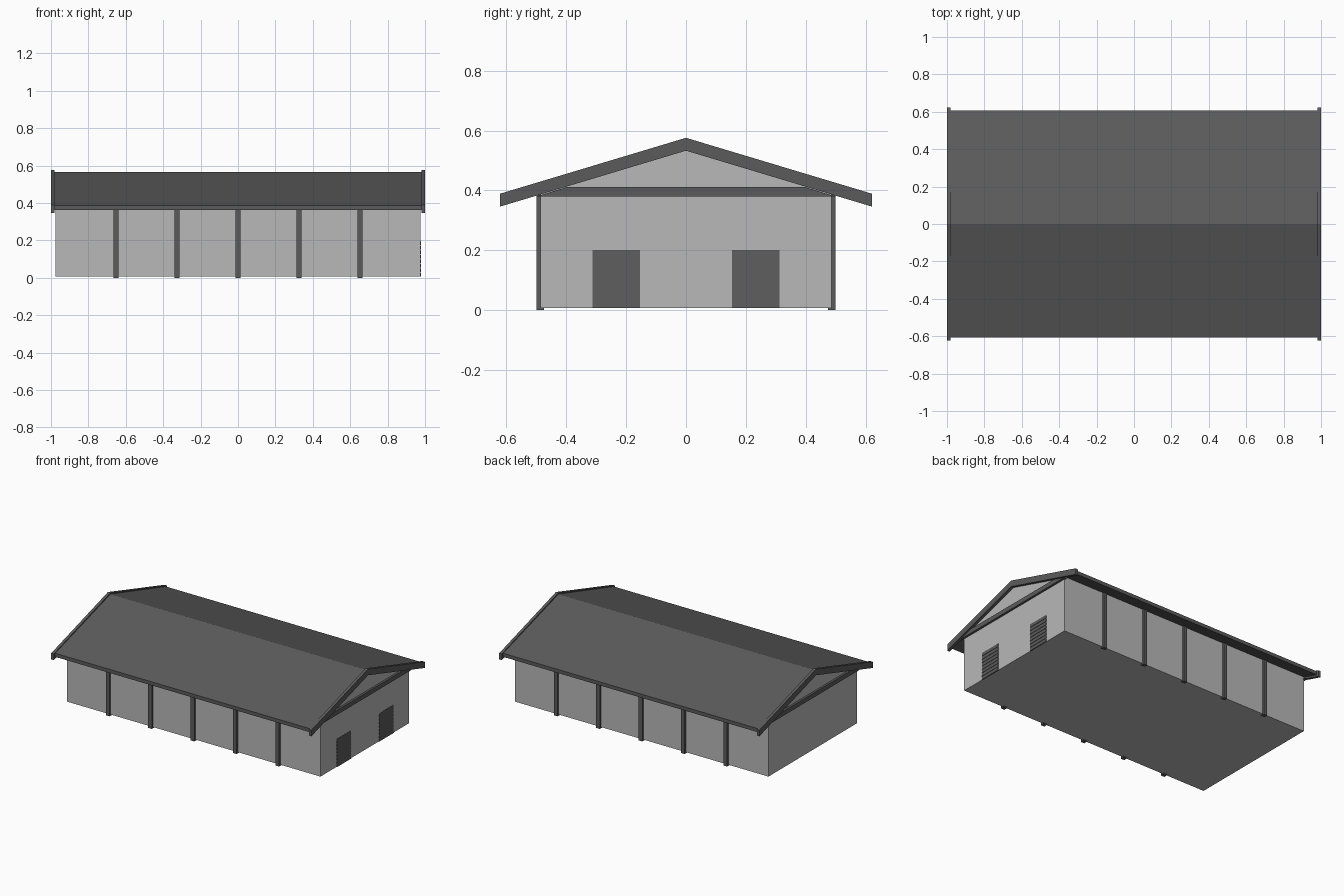
import bpy

if "Cube" in bpy.data.objects:
    bpy.data.objects.remove(bpy.data.objects["Cube"])


def material(name, value):
    m = bpy.data.materials.new(name)
    m.diffuse_color = (value, value, value, 1)
    m.use_nodes = True
    m.node_tree.nodes["Principled BSDF"].inputs["Base Color"].default_value = m.diffuse_color
    return m


LIGHT = material("light grey wall", 0.48)
DARK = material("dark grey trim", 0.105)


def prism(name, outline, x0, x1, mat):
    """Extrude a y-z outline (counter-clockwise seen from +x) along x."""
    n = len(outline)
    verts = [(x, y, z) for x in (x0, x1) for y, z in outline]
    faces = [tuple(range(n - 1, -1, -1)), tuple(range(n, 2 * n))]
    faces += [(i, (i + 1) % n, (i + 1) % n + n, i + n) for i in range(n)]
    mesh = bpy.data.meshes.new(name)
    mesh.from_pydata(verts, [], faces)
    mesh.materials.append(mat)
    obj = bpy.data.objects.new(name, mesh)
    bpy.context.collection.objects.link(obj)
    return obj


def box(name, x0, x1, y0, y1, z0, z1, mat):
    return prism(name, [(y0, z0), (y1, z0), (y1, z1), (y0, z1)], x0, x1, mat)


def chevron(half, eave, ridge, thick):
    return [(-half, eave - thick), (0, ridge - thick), (half, eave - thick),
            (half, eave), (0, ridge), (-half, eave)]


# Hall body with gable ends
prism("hall_walls", [(-0.487, 0.008), (0.487, 0.008), (0.487, 0.405),
                     (0, 0.55), (-0.487, 0.405)], -0.975, 0.975, LIGHT)

# Gabled roof
prism("roof", chevron(0.607, 0.388, 0.567, 0.025), -0.982, 0.982, DARK)

# Barge boards and tie beams on both ends
for side, s in (("right", 1), ("left", -1)):
    a, b = sorted((s * 0.98, s * 1.0))
    prism(side + "_barge_board", chevron(0.622, 0.389, 0.576, 0.043), a, b, DARK)
    a, b = sorted((s * 0.97, s * 0.99))
    prism(side + "_tie_beam", [(-0.5, 0.38), (0.5, 0.38), (0.4, 0.411),
                               (-0.4, 0.411)], a, b, DARK)

# Posts along both long walls
for side, s in (("front", -1), ("back", 1)):
    y0, y1 = sorted((s * 0.475, s * 0.5))
    for i in range(5):
        x = (i - 2) * 0.326
        box(f"{side}_post_{i + 1}", x - 0.014, x + 0.014, y0, y1, 0, 0.4, DARK)

# Two slatted roller doors on the right end
SLATS = 8
for side, y in (("front", -0.2335), ("back", 0.2335)):
    step = 0.193 / SLATS
    for i in range(SLATS):
        z = 0.008 + i * step
        slat = box(f"{side}_door_slat_{i + 1}", 0.97, 0.979,
                   y - 0.079, y + 0.079, z, z + step, DARK)
        # lean each slat back at the top
        for v in slat.data.vertices:
            if v.co.x > 0.975 and v.co.z > z + step / 2:
                v.co.x = 0.9765
